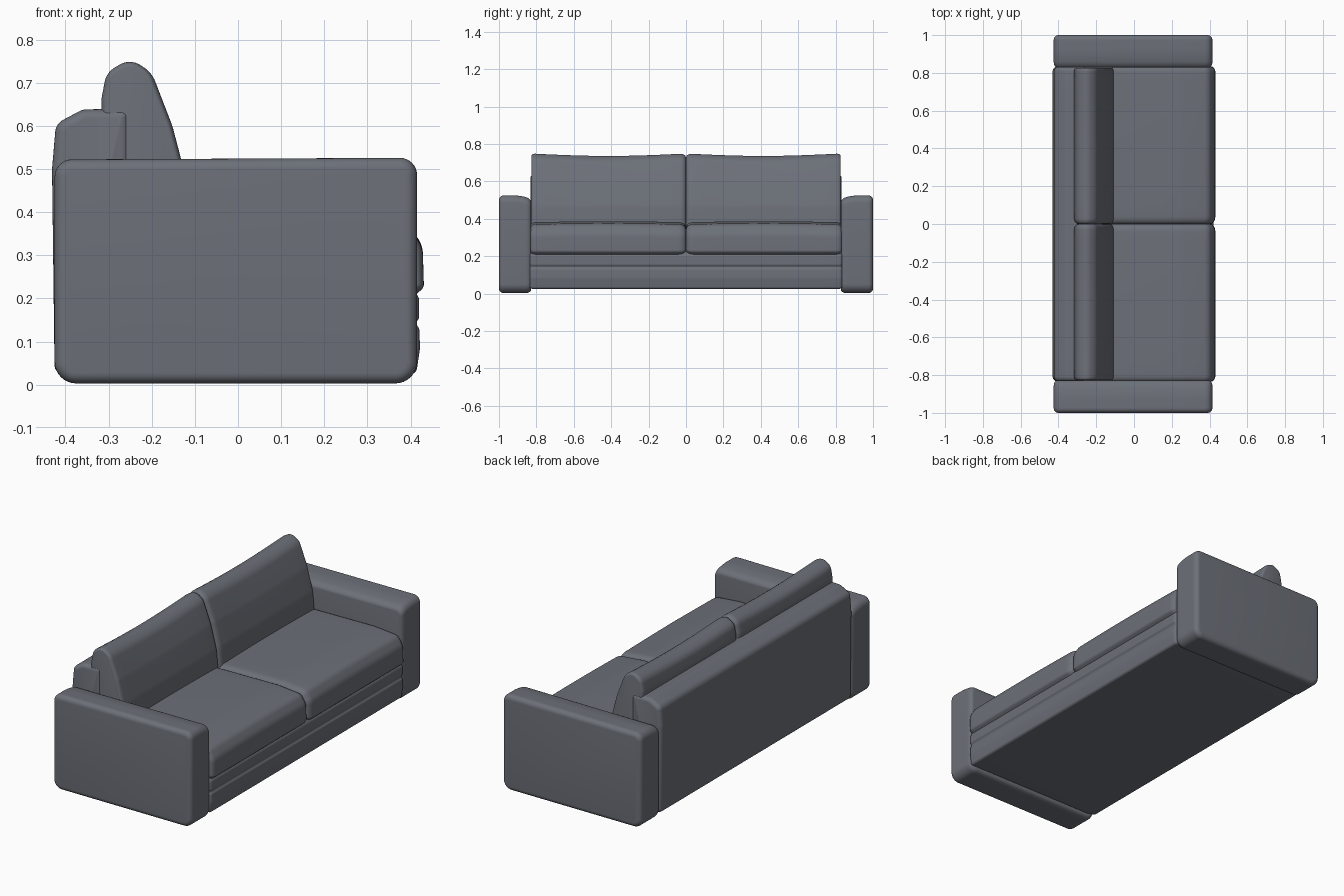
import bpy, bmesh, math
from mathutils import Vector

if "Cube" in bpy.data.objects:
    bpy.data.objects.remove(bpy.data.objects["Cube"])

fabric = bpy.data.materials.new("slate grey fabric")
fabric.diffuse_color = (0.15, 0.162, 0.188, 1)
fabric.use_nodes = True
fabric.node_tree.nodes["Principled BSDF"].inputs["Base Color"].default_value = fabric.diffuse_color


def rounded(points, seg=8):
    """Round each corner of a closed (x, z, radius) outline."""
    out = []
    n = len(points)
    for i, (x, z, r) in enumerate(points):
        p = Vector((x, z))
        a = Vector(points[i - 1][:2]) - p
        b = Vector(points[(i + 1) % n][:2]) - p
        half = a.angle(b) / 2
        d = min(r / math.tan(half), a.length * 0.49, b.length * 0.49)
        s, e = p + a.normalized() * d, p + b.normalized() * d
        c = p + (a.normalized() + b.normalized()).normalized() * (d / math.cos(half))
        u, v = s - c, e - c
        ang = u.angle(v)
        for k in range(seg + 1):
            t = k / seg
            out.append(c + (u * math.sin((1 - t) * ang) + v * math.sin(t * ang)) / math.sin(ang))
    return out


def loft(name, points, y0, y1, end0, end1, shape=None):
    """Sweep a counter-clockwise outline along y; ends are (length, inset) roundings."""
    prof = rounded(points)
    n = len(prof)
    normals = []
    for i in range(n):
        t = (prof[(i + 1) % n] - prof[i - 1]).normalized()
        normals.append(Vector((-t.y, t.x)))
    q = [k / 6 * math.pi / 2 for k in range(7)]
    rings = [(y0 + end0[0] * (1 - math.sin(a)), end0[1] * (1 - math.cos(a))) for a in reversed(q)]
    a0, a1 = y0 + end0[0], y1 - end1[0]
    rings = [(y0 + end0[0] * (1 - math.cos(a)), end0[1] * (1 - math.sin(a))) for a in q]
    rings += [(a0 + (a1 - a0) * k / 14, 0) for k in range(1, 14)]
    rings += [(y1 - end1[0] * (1 - math.cos(a)), end1[1] * (1 - math.sin(a))) for a in reversed(q)]
    bm = bmesh.new()
    rows = []
    for y, inset in rings:
        row = []
        for p, nn in zip(prof, normals):
            w = p + nn * inset
            co = Vector((w.x, y, w.y))
            if shape:
                co = shape(co, (y - y0) / (y1 - y0))
            row.append(bm.verts.new(co))
        rows.append(row)
    for r, s in zip(rows, rows[1:]):
        for i in range(n):
            j = (i + 1) % n
            bm.faces.new((r[i], r[j], s[j], s[i]))
    bm.faces.new(rows[0])
    bm.faces.new(rows[-1])
    bmesh.ops.recalc_face_normals(bm, faces=bm.faces)
    me = bpy.data.meshes.new(name)
    bm.to_mesh(me)
    bm.free()
    me.materials.append(fabric)
    ob = bpy.data.objects.new(name, me)
    bpy.context.collection.objects.link(ob)
    return ob


def mirror_copy(ob, name):
    me = ob.data.copy()
    for v in me.vertices:
        v.co.y *= -1
    me.flip_normals()
    bpy.context.collection.objects.link(bpy.data.objects.new(name, me))


# Arms: rounded slabs, softer on the inner top edge
arm = [(-0.425, 0.003, 0.05), (0.415, 0.003, 0.05), (0.415, 0.526, 0.04), (-0.425, 0.522, 0.04)]


def arm_shape(co, t):
    if co.z > 0.35:
        co.z -= 0.018 * max(0, 1 - t / 0.6) ** 2
    return co


mirror_copy(loft("left_arm", arm, 0.828, 1.0, (0.03, 0.018), (0.025, 0.025), arm_shape), "right_arm")

# Base with a shallow pressed groove along the front
base = [(-0.40, 0.025, 0.02), (0.413, 0.025, 0.015), (0.422, 0.085, 0.04), (0.42, 0.13, 0.01),
        (0.412, 0.142, 0.008), (0.42, 0.155, 0.01), (0.42, 0.20, 0.02), (0.405, 0.225, 0.015),
        (-0.40, 0.225, 0.02)]
loft("base", base, -0.835, 0.835, (0.02, 0.012), (0.02, 0.012))

# Back panel with a sloped rounded top
back = [(-0.425, 0.025, 0.02), (-0.25, 0.025, 0.01), (-0.25, 0.64, 0.02), (-0.36, 0.638, 0.04),
        (-0.422, 0.605, 0.035), (-0.431, 0.50, 0.1)]
loft("back_panel", back, -0.832, 0.832, (0.025, 0.022), (0.025, 0.022))

# Seat cushions: puffy, bulging slightly at the front
seat = [(-0.28, 0.21, 0.02), (0.41, 0.207, 0.02), (0.431, 0.225, 0.018), (0.428, 0.32, 0.07),
        (0.395, 0.372, 0.045), (0.25, 0.385, 0.3), (-0.28, 0.378, 0.02)]


def seat_shape(co, t):
    if co.z > 0.3:
        co.z += 0.005 * math.sin(math.pi * t) - 0.003
    return co


mirror_copy(loft("left_seat_cushion", seat, 0.001, 0.832, (0.04, 0.025), (0.03, 0.018), seat_shape),
            "right_seat_cushion")

# Back cushions: leaning wedge with a rounded, slightly sagging top
pillow = [(-0.312, 0.34, 0.01), (-0.105, 0.34, 0.01), (-0.118, 0.47, 0.2), (-0.152, 0.60, 0.2),
          (-0.20, 0.725, 0.07), (-0.25, 0.757, 0.045), (-0.305, 0.725, 0.05), (-0.317, 0.66, 0.04)]


def pillow_shape(co, t):
    if co.z > 0.5:
        co.z -= 0.013 * math.sin(math.pi * t) * (co.z - 0.5) / 0.25
    return co


mirror_copy(loft("left_back_cushion", pillow, 0.001, 0.827, (0.03, 0.02), (0.022, 0.012), pillow_shape),
            "right_back_cushion")

# Smooth shading on everything
bpy.ops.object.select_all(action='SELECT')
bpy.context.view_layer.objects.active = bpy.context.collection.objects[0]
bpy.ops.object.shade_smooth_by_angle(angle=math.radians(40))
